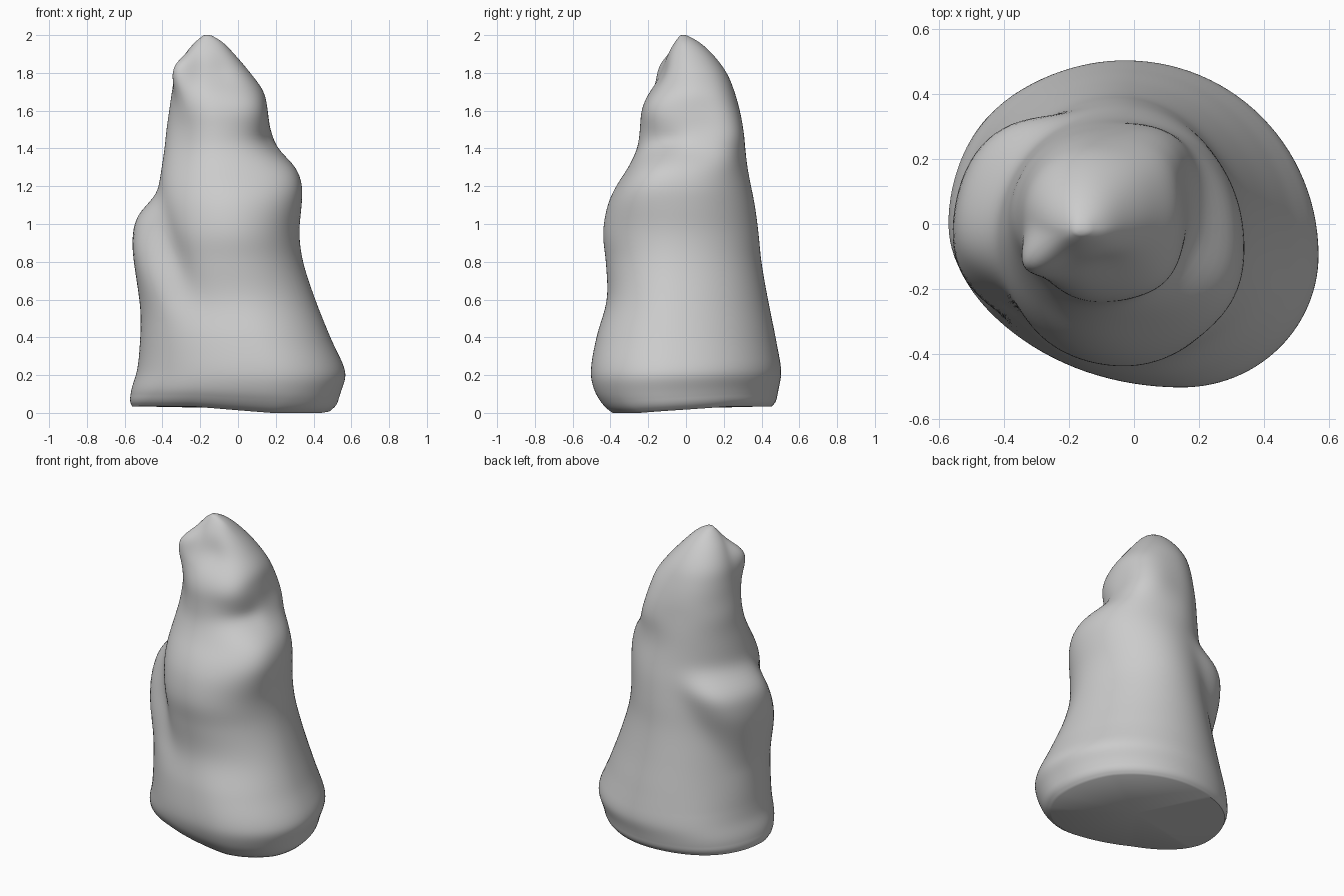
import bpy, bmesh
from math import sin, cos, exp, radians, pi, hypot

if "Cube" in bpy.data.objects:
    bpy.data.objects.remove(bpy.data.objects["Cube"])

# Cross-sections: z, left, right, front, back, centre x, centre y
S = [
    (0.00, -.56, .49, -.39, .455, .05, -.03),
    (0.03, -.57, .52, -.43, .475, .05, -.04),
    (0.10, -.565, .545, -.48, .49, .05, -.05),
    (0.21, -.535, .57, -.505, .505, .06, -.05),
    (0.40, -.51, .49, -.475, .475, .02, -.05),
    (0.60, -.48, .41, -.42, .435, -.02, -.05),
    (0.80, -.45, .345, -.425, .40, -.04, -.05),
    (0.95, -.44, .325, -.44, .385, -.04, -.05),
    (1.10, -.43, .335, -.415, .365, -.04, -.05),
    (1.20, -.42, .335, -.37, .345, -.05, -.04),
    (1.30, -.405, .30, -.305, .325, -.08, -.02),
    (1.40, -.39, .215, -.26, .31, -.10, .00),
    (1.50, -.38, .17, -.245, .295, -.11, .02),
    (1.60, -.365, .155, -.235, .28, -.12, .02),
    (1.70, -.35, .135, -.20, .255, -.13, .03),
    (1.80, -.33, .065, -.15, .215, -.14, .03),
    (1.90, -.28, -.02, -.10, .14, -.15, .01),
    (1.97, -.22, -.09, -.055, .06, -.16, -.01),
    (2.00, -.18, -.145, -.03, .00, -.165, -.015),
]

# Local swellings and hollows:
# angle, width before, width after, z, reach below, reach above, power, amount, slant
BUMPS = [
    (168, 36, 36, .93, .33, .19, 4, .12, -70),     # left lobe
    (216, 14, 16, .85, .25, .22, 2, -.035, -70),   # crease beside the lobe
    (325, 30, 24, 1.27, .2, .09, 2, .035, 0),      # right shoulder
    (335, 32, 24, 1.43, .05, .06, 2, -.03, 0),     # crease above the shoulder
    (45, 24, 28, 1.48, .14, .22, 2, .06, 0),       # full back right side
    (222, 18, 18, 1.83, .14, .07, 2, .08, 0),      # corner of the head
    (225, 25, 25, 1.50, .2, .15, 2, -.02, 0),      # hollow below the corner
    (285, 35, 30, 1.78, .08, .1, 2, -.03, 0),      # hollow in front of the head
    (315, 25, 25, 1.62, .12, .1, 2, .03, 0),       # swelling below the hollow
    (135, 25, 25, .10, .2, .25, 2, .02, 0),        # back left foot
]


def section(z):
    """Smooth interpolation between the cross-sections."""
    i = max(k for k in range(len(S) - 1) if S[k][0] <= z)
    a, b = S[i], S[i + 1]
    p, q = S[max(i - 1, 0)], S[min(i + 2, len(S) - 1)]
    h = b[0] - a[0]
    t = (z - a[0]) / h
    out = []
    for k in range(1, 7):
        ma = (b[k] - p[k]) / (b[0] - p[0]) * h
        mb = (q[k] - a[k]) / (q[0] - a[0]) * h
        out.append((2*t**3 - 3*t*t + 1) * a[k] + (t**3 - 2*t*t + t) * ma
                   + (3*t*t - 2*t**3) * b[k] + (t**3 - t*t) * mb)
    return out


def swelling(ang, z):
    total = 0
    for a, w0, w1, bz, lo, hi, p, amt, slant in BUMPS:
        dz = z - bz
        d = (ang - a - slant * max(-.4, min(.3, dz)) + 180) % 360 - 180
        u = abs(d) / (w1 if d > 0 else w0)
        v = dz / hi if dz > 0 else -dz / lo
        total += amt * exp(-u ** p) * exp(-v ** (p if dz > 0 else 2))
    return total


N, ROWS = 112, 110
bm = bmesh.new()
rings = []
for r in range(ROWS + 1):
    z = 1.999 * (0.5 - 0.5 * cos(pi * r / ROWS)) * .5 + 1.999 * r / ROWS * .5
    x0, x1, y0, y1, cx, cy = section(z)
    skew = exp(-(z / .6) ** 2)
    ring = []
    for k in range(N):
        a = 360 * k / N
        c, s = cos(radians(a)), sin(radians(a))
        d = swelling(a, z)
        # the foot is fullest at front right and back left
        mx = cx + (-.09 if s > 0 else .10) * skew
        my = cy + (-.05 if c > 0 else .04) * skew
        x = mx + c * ((x1 - mx if c > 0 else mx - x0) + d)
        y = my + s * ((y1 - my if s > 0 else my - y0) + d)
        # underside rises away from the front right
        far = min(1, max(0, hypot(x - .3, y + .3) - .15) / .4)
        ring.append(bm.verts.new((x, y, z + .035 * far * max(0, 1 - z / .3))))
    rings.append(ring)
for lo, hi in zip(rings, rings[1:]):
    for k in range(N):
        j = (k + 1) % N
        bm.faces.new((lo[k], lo[j], hi[j], hi[k]))

# Underside and tip
for ring, flip in ((rings[0], True), (rings[-1], False)):
    mid = sum((v.co for v in ring), ring[0].co * 0) / N
    if not flip:
        mid.z = 2.0
    hub = bm.verts.new(mid)
    for k in range(N):
        a, b = ring[k], ring[(k + 1) % N]
        bm.faces.new((b, a, hub) if flip else (a, b, hub))

# Even out small ripples away from the underside
soft = [v for ring in rings[6:-1] for v in ring]
for _ in range(6):
    bmesh.ops.smooth_vert(bm, verts=soft, factor=.5,
                          use_axis_x=True, use_axis_y=True, use_axis_z=False)

mesh = bpy.data.meshes.new("rock_spire")
bm.to_mesh(mesh)
bm.free()
rock = bpy.data.objects.new("rock_spire", mesh)
bpy.context.collection.objects.link(rock)
bpy.context.view_layer.objects.active = rock
rock.select_set(True)
bpy.ops.object.shade_smooth_by_angle(angle=radians(50))
